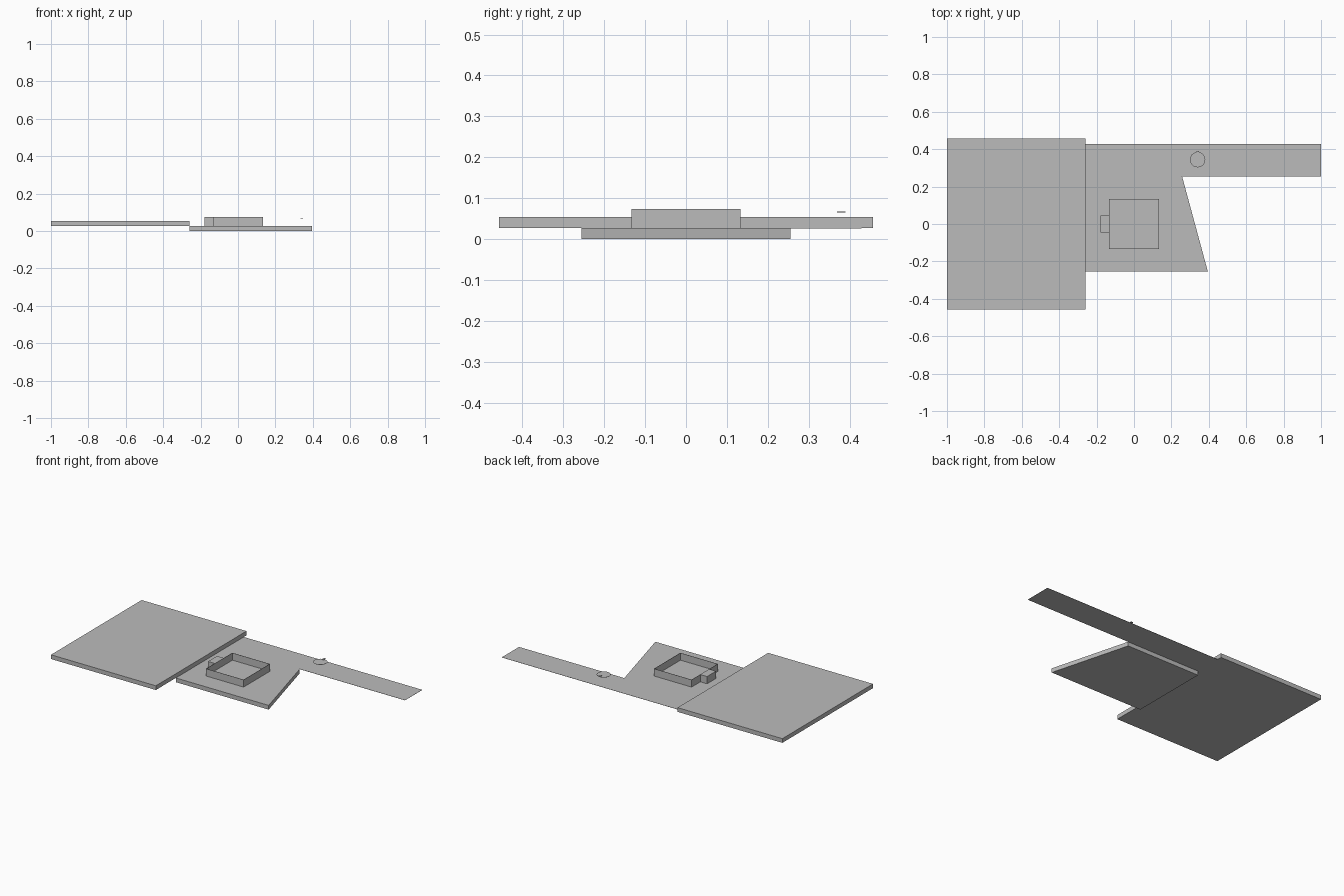
import bpy, bmesh
from math import pi, sin, cos

cube = bpy.data.objects.get("Cube")
if cube:
    bpy.data.objects.remove(cube, do_unlink=True)

grey = bpy.data.materials.new("plain grey")
grey.use_nodes = True
tone = (0.5, 0.5, 0.5, 1)
grey.diffuse_color = tone
grey.node_tree.nodes["Principled BSDF"].inputs["Base Color"].default_value = tone


def prism(name, outline, low, high):
    """Extrude a flat outline between two heights."""
    bm = bmesh.new()
    face = bm.faces.new([bm.verts.new((x, y, low)) for x, y in outline])
    top = bmesh.ops.extrude_face_region(bm, geom=[face])["geom"]
    moved = [v for v in top if isinstance(v, bmesh.types.BMVert)]
    bmesh.ops.translate(bm, verts=moved, vec=(0, 0, high - low))
    bmesh.ops.recalc_face_normals(bm, faces=bm.faces)
    mesh = bpy.data.meshes.new(name)
    bm.to_mesh(mesh)
    bm.free()
    mesh.materials.append(grey)
    obj = bpy.data.objects.new(name, mesh)
    bpy.context.collection.objects.link(obj)
    return obj


def rect(x0, x1, y0, y1):
    return [(x0, y0), (x1, y0), (x1, y1), (x0, y1)]


DECK = 0.027   # top of the lower slab
RIM = 0.0735   # top of the tray walls
SEAM = -0.26   # where the slabs meet

# Slabs and the thin walkway
prism("upper_slab", rect(-1, SEAM, -0.457, 0.457), DECK, 0.054)
prism("lower_slab", [(SEAM, -0.255), (0.395, -0.255), (0.257, 0.255), (SEAM, 0.255)], 0, DECK)
prism("walkway", rect(SEAM, 1, 0.255, 0.429), DECK - 0.001, DECK)

# Open tray with thin walls, and the block on its side
half, wall = 0.133, 0.002
for side, s in (("left", 1), ("right", -1)):
    a, b = sorted((s * half, s * (half - wall)))
    prism("tray_wall_" + side, rect(a, b, -half, half), DECK, RIM)
for side, s in (("back", 1), ("front", -1)):
    a, b = sorted((s * half, s * (half - wall)))
    prism("tray_wall_" + side, rect(wall - half, half - wall, a, b), DECK, RIM)
prism("tray_floor", rect(wall - half, half - wall, wall - half, half - wall), DECK, DECK + 0.0005)
prism("side_block", rect(-0.18, -half, -0.045, 0.045), DECK, RIM)

# Raised disc with its small pointer
cx, cy, r = 0.34, 0.344, 0.041
ring = [(cx + r * cos(i * pi / 16), cy + r * sin(i * pi / 16)) for i in range(32)]
prism("disc", ring, 0.061, 0.062)
prism("disc_pointer", rect(cx - 0.007, cx + 0.007, cy + 0.025, cy + 0.046), 0.065, 0.067)
